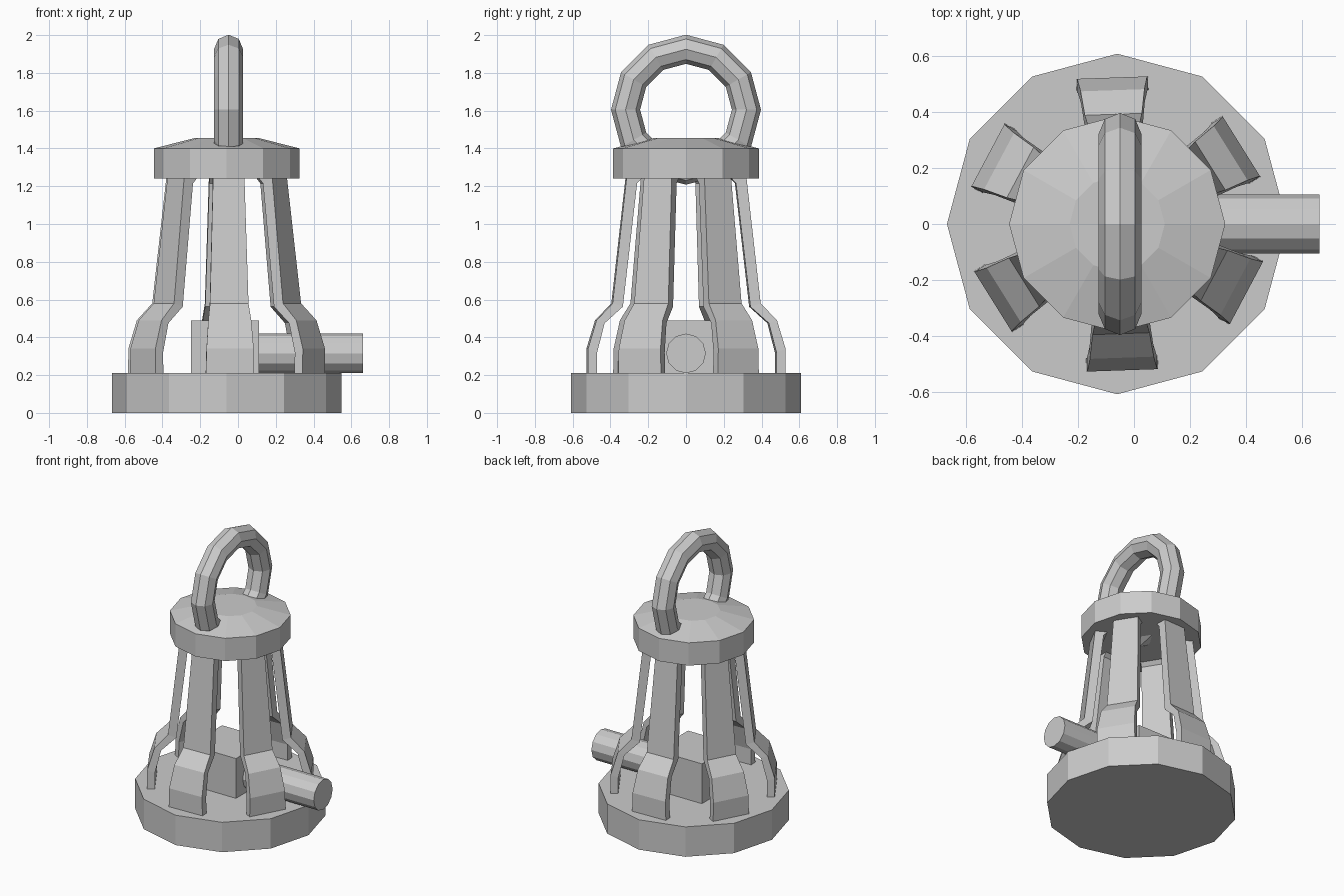
import bpy, bmesh
from math import cos, sin, radians, pi

if "Cube" in bpy.data.objects:
    bpy.data.objects.remove(bpy.data.objects["Cube"])

CX = -0.06  # axis of the round body


def make_object(name, bm):
    bmesh.ops.recalc_face_normals(bm, faces=bm.faces)
    mesh = bpy.data.meshes.new(name)
    bm.to_mesh(mesh)
    bm.free()
    ob = bpy.data.objects.new(name, mesh)
    bpy.context.collection.objects.link(ob)
    return ob


def loft(name, rings):
    """Bridge equal-length closed rings of points and cap both ends."""
    bm = bmesh.new()
    rows = [[bm.verts.new(p) for p in ring] for ring in rings]
    n = len(rows[0])
    for a, b in zip(rows, rows[1:]):
        for i in range(n):
            j = (i + 1) % n
            bm.faces.new((a[i], a[j], b[j], b[i]))
    bm.faces.new(rows[0])
    bm.faces.new(rows[-1])
    return make_object(name, bm)


def lathe(name, profile, sides=12):
    angles = [2 * pi * i / sides for i in range(sides)]
    return loft(name, [[(CX + r * cos(a), r * sin(a), z) for a in angles]
                       for r, z in profile])


# Round base plate and domed cap
lathe("base_plate", [(0.608, 0), (0.608, 0.21)])
lathe("top_cap", [(0.386, 1.24), (0.386, 1.4), (0.17, 1.455)])

# Lifting ring, standing in the yz plane
bpy.ops.mesh.primitive_torus_add(
    major_segments=12, minor_segments=8, major_radius=0.32, minor_radius=0.077,
    location=(-0.05, 0, 1.605), rotation=(0, pi / 2, 0))
bpy.context.object.name = "lifting_ring"

# Inner block
bpy.ops.mesh.primitive_cube_add(size=1, location=(-0.07, 0, 0.345))
block = bpy.context.object
block.name = "inner_block"
block.scale = (0.36, 0.36, 0.29)

# Side pipe
bpy.ops.mesh.primitive_cylinder_add(
    vertices=12, radius=0.105, depth=0.62, location=(0.352, 0, 0.315),
    rotation=(0, pi / 2, 0))
bpy.context.object.name = "side_pipe"

# Six bent strap legs: outer radius, outer z, inner radius, inner z, half width
LEG = [(0.523, 0.20, 0.475, 0.20, 0.128),
       (0.523, 0.34, 0.475, 0.32, 0.125),
       (0.478, 0.49, 0.435, 0.475, 0.114),
       (0.392, 0.58, 0.338, 0.562, 0.102),
       (0.317, 1.25, 0.262, 1.215, 0.083),
       (0.235, 1.26, 0.235, 1.245, 0.083)]
for k in range(6):
    a = radians(32 + 60 * k)
    c, s = cos(a), sin(a)
    rings = []
    for ro, zo, ri, zi, w in LEG:
        rings.append([(CX + r * c - t * s, r * s + t * c, z)
                      for r, t, z in ((ro, -w, zo), (ro, w, zo),
                                      (ri, w, zi), (ri, -w, zi))])
    loft("strap_leg_%d" % (k + 1), rings)
